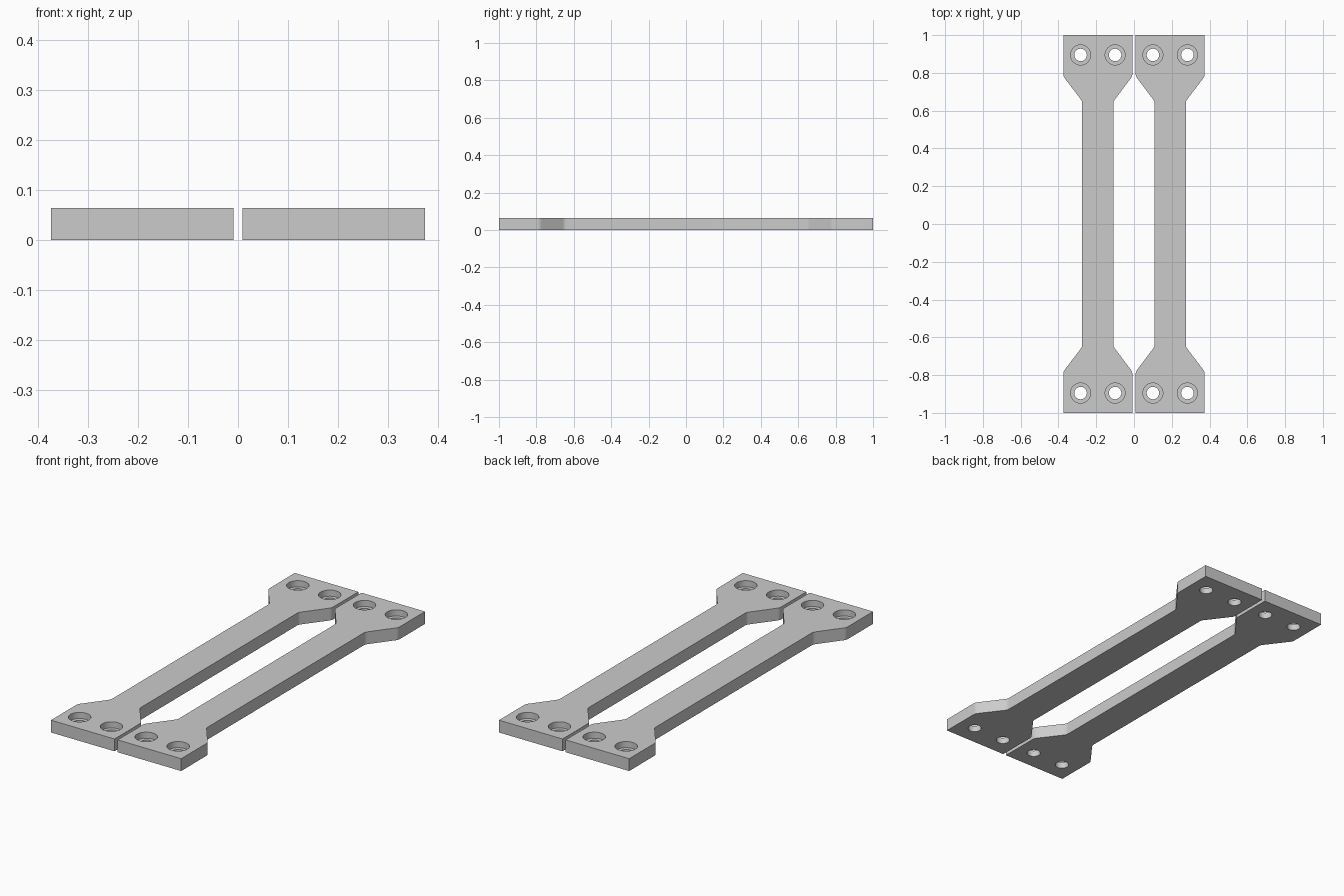
import bpy, bmesh, math
from mathutils import Vector

if "Cube" in bpy.data.objects:
    bpy.data.objects.remove(bpy.data.objects["Cube"])

THICK = 0.064          # plate thickness
HALF_W, STRAP_W = 0.1825, 0.083
CENTRE_X = 0.1915
HOLE_X, HOLE_Y = 0.0915, 0.895

grey = bpy.data.materials.new("light grey")
grey.diffuse_color = (0.6, 0.6, 0.6, 1)
grey.use_nodes = True
grey.node_tree.nodes["Principled BSDF"].inputs["Base Color"].default_value = grey.diffuse_color


def new_object(name, bm):
    bmesh.ops.recalc_face_normals(bm, faces=bm.faces)
    mesh = bpy.data.meshes.new(name)
    bm.to_mesh(mesh)
    bm.free()
    mesh.materials.append(grey)
    obj = bpy.data.objects.new(name, mesh)
    bpy.context.collection.objects.link(obj)
    return obj


def fillet(a, b, c, radius=0.035, steps=6):
    """Points of a rounded corner at b between a and c."""
    u, v = (a - b).normalized(), (c - b).normalized()
    half = u.angle(v) / 2
    cut = radius / math.tan(half)
    p, q = b + u * cut, b + v * cut
    mid = b + (u + v).normalized() * (radius / math.sin(half))
    pts = []
    for i in range(steps + 1):
        d = (p - mid).lerp(q - mid, i / steps).normalized()
        pts.append(mid + d * radius)
    return pts


def bar_outline():
    """Dog-bone outline: one quarter, mirrored to all four."""
    corners = [Vector(p) for p in ((STRAP_W, 0), (STRAP_W, 0.65),
                                   (HALF_W, 0.782), (HALF_W, 1))]
    quarter = fillet(*corners[0:3]) + fillet(*corners[1:4]) + [corners[3]]
    right = [Vector((p.x, -p.y)) for p in reversed(quarter)] + quarter
    return right + [Vector((-p.x, p.y)) for p in reversed(right)]


def make_bar(name):
    bm = bmesh.new()
    face = bm.faces.new([bm.verts.new((p.x, p.y, 0)) for p in bar_outline()])
    ext = bmesh.ops.extrude_face_region(bm, geom=[face])
    verts = [g for g in ext["geom"] if isinstance(g, bmesh.types.BMVert)]
    bmesh.ops.translate(bm, verts=verts, vec=(0, 0, THICK))
    return new_object(name, bm)


def make_cutters(segments=40):
    """Stepped plugs for the four counterbored screw holes."""
    profile = [(0.033, -0.02), (0.033, 0.032), (0.053, 0.032), (0.053, THICK + 0.02)]
    bm = bmesh.new()
    for sx in (-1, 1):
        for sy in (-1, 1):
            rings = [[bm.verts.new((sx * HOLE_X + r * math.cos(2 * math.pi * i / segments),
                                    sy * HOLE_Y + r * math.sin(2 * math.pi * i / segments), z))
                      for i in range(segments)] for r, z in profile]
            for low, high in zip(rings, rings[1:]):
                for i in range(segments):
                    j = (i + 1) % segments
                    bm.faces.new((low[i], low[j], high[j], high[i]))
            bm.faces.new(rings[0][::-1])
            bm.faces.new(rings[-1])
    return new_object("hole_cutter", bm)


# Left bar with its screw holes cut
bar = make_bar("left_bar")
cutter = make_cutters()
cutter.hide_render = True
mod = bar.modifiers.new("screw holes", 'BOOLEAN')
mod.operation = 'DIFFERENCE'
mod.solver = 'EXACT'
mod.object = cutter
bpy.context.view_layer.objects.active = bar
bar.select_set(True)
bpy.ops.object.modifier_apply(modifier=mod.name)
bpy.data.objects.remove(cutter)
bpy.ops.object.shade_smooth_by_angle(angle=math.radians(30))
bar.location.x = -CENTRE_X

# Matching right bar
twin = bar.copy()
twin.data = bar.data.copy()
twin.name = "right_bar"
twin.location.x = CENTRE_X
bpy.context.collection.objects.link(twin)
